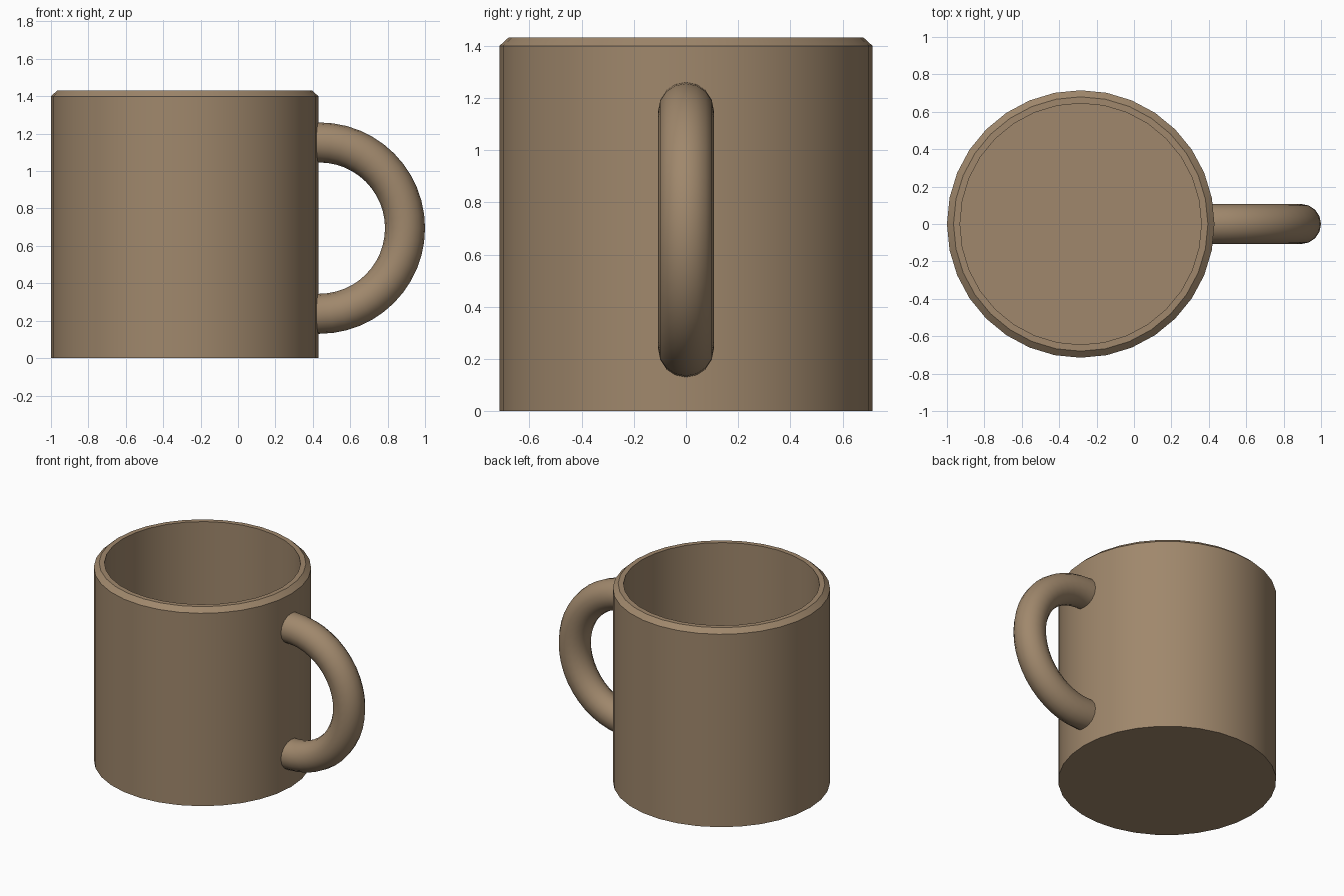
import bpy, bmesh, math

if "Cube" in bpy.data.objects:
    bpy.data.objects.remove(bpy.data.objects["Cube"])

CX, SIDES = -0.285, 32

clay = bpy.data.materials.new("brown clay")
clay.diffuse_color = (0.35, 0.245, 0.15, 1)
clay.use_nodes = True
clay.node_tree.nodes["Principled BSDF"].inputs["Base Color"].default_value = clay.diffuse_color


def finish(name, bm, angle):
    bmesh.ops.recalc_face_normals(bm, faces=bm.faces)
    mesh = bpy.data.meshes.new(name)
    bm.to_mesh(mesh)
    bm.free()
    mesh.materials.append(clay)
    ob = bpy.data.objects.new(name, mesh)
    bpy.context.collection.objects.link(ob)
    bpy.ops.object.select_all(action='DESELECT')
    ob.select_set(True)
    bpy.context.view_layer.objects.active = ob
    bpy.ops.object.shade_smooth_by_angle(angle=math.radians(angle))
    return ob


def bridge(bm, a, b):
    n = len(a)
    for i in range(n):
        bm.faces.new((a[i], a[(i + 1) % n], b[(i + 1) % n], b[i]))


# Cup: outer wall, bevelled rim, inner wall and floor
bm = bmesh.new()
profile = [(0.715, 0), (0.715, 1.4), (0.68, 1.432), (0.645, 1.432), (0.645, 0.07)]
rings = []
for r, z in profile:
    rings.append([bm.verts.new((CX + r * math.cos(t), r * math.sin(t), z))
                  for t in (2 * math.pi * i / SIDES for i in range(SIDES))])
for a, b in zip(rings, rings[1:]):
    bridge(bm, a, b)
bm.faces.new(rings[0])
bm.faces.new(rings[-1])
finish("cup", bm, 30)

# Handle: half ring of round section, with short stubs into the wall
bm = bmesh.new()
HX, HZ, R, T = 0.435, 0.695, 0.458, 0.107
path = [(0.385, HZ - R, -math.pi / 2)]
path += [(HX + R * math.cos(t), HZ + R * math.sin(t), t)
         for t in (math.pi * (i / 24 - 0.5) for i in range(25))]
path += [(0.385, HZ + R, math.pi / 2)]
rings = []
for x, z, t in path:
    rings.append([bm.verts.new((x + T * math.cos(s) * math.cos(t), T * math.sin(s),
                                z + T * math.cos(s) * math.sin(t)))
                  for s in (2 * math.pi * k / 16 for k in range(16))])
for a, b in zip(rings, rings[1:]):
    bridge(bm, a, b)
bm.faces.new(rings[0])
bm.faces.new(rings[-1])
finish("handle", bm, 40)
